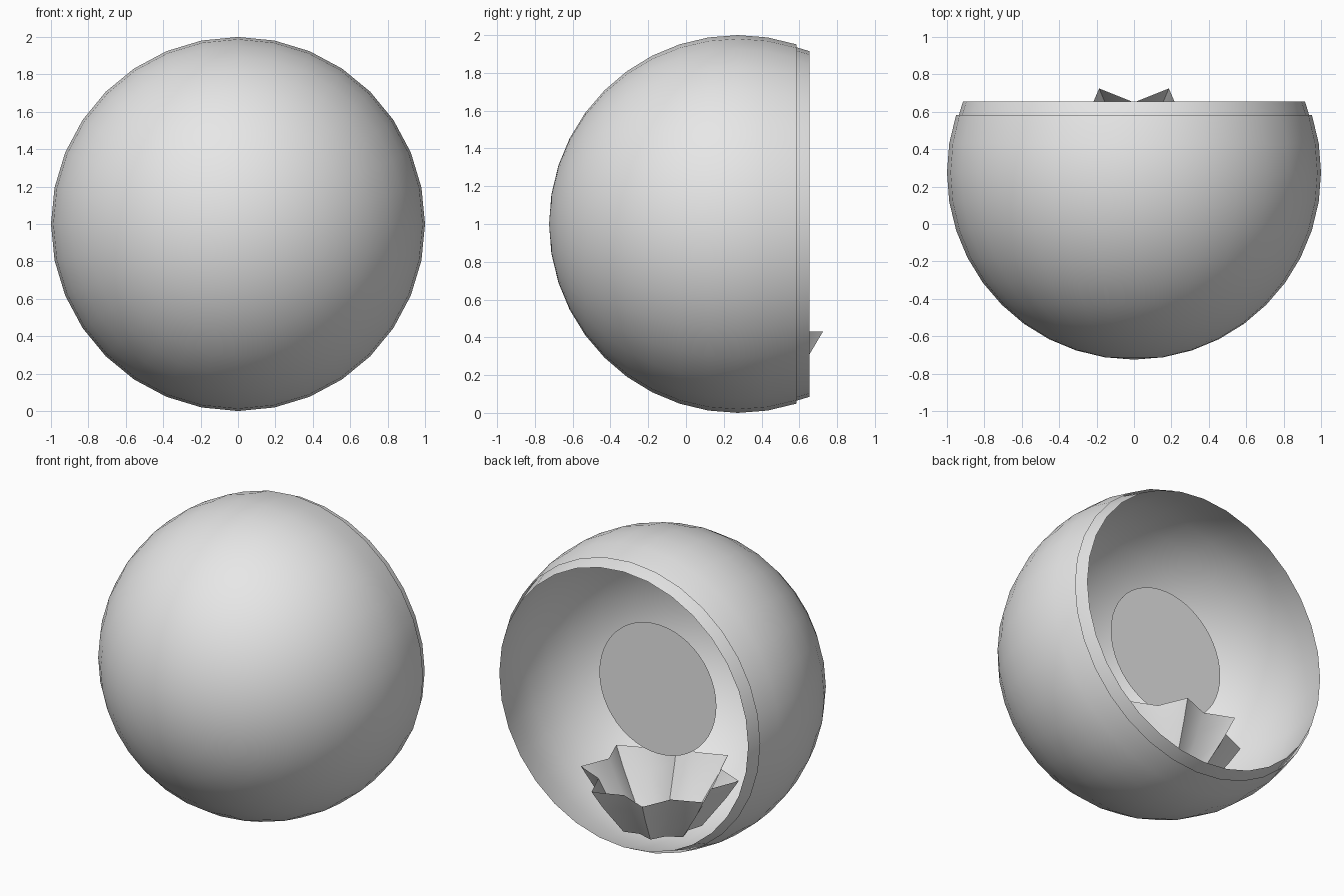
import bpy, bmesh, math
from mathutils import Matrix

if "Cube" in bpy.data.objects:
    bpy.data.objects.remove(bpy.data.objects["Cube"], do_unlink=True)

CENTRE = (0, 0.275, 1)

grey = bpy.data.materials.new("light_grey")
grey.use_nodes = True
grey.diffuse_color = (0.8, 0.8, 0.8, 1)
grey.node_tree.nodes["Principled BSDF"].inputs["Base Color"].default_value = (0.8, 0.8, 0.8, 1)


def finish(name, bm, location, angle=60):
    mesh = bpy.data.meshes.new(name)
    bm.to_mesh(mesh)
    bm.free()
    mesh.materials.append(grey)
    ob = bpy.data.objects.new(name, mesh)
    bpy.context.collection.objects.link(ob)
    ob.location = location
    bpy.ops.object.select_all(action="DESELECT")
    ob.select_set(True)
    bpy.context.view_layer.objects.active = ob
    bpy.ops.object.shade_smooth_by_angle(angle=math.radians(angle))
    return ob


def open_sphere(name, radius, rings, cut, inward=False):
    # Sphere with its poles on y, open at the back beyond the cut
    bm = bmesh.new()
    bmesh.ops.create_uvsphere(bm, u_segments=32, v_segments=rings, radius=radius,
                              matrix=Matrix.Rotation(math.pi / 2, 4, "X"))
    bmesh.ops.delete(bm, geom=[v for v in bm.verts if v.co.y > cut], context="VERTS")
    if inward:
        bmesh.ops.reverse_faces(bm, faces=bm.faces[:])
    return finish(name, bm, CENTRE)


open_sphere("outer_shell", 1.0, 20, 0.33)
open_sphere("inner_shell", 0.99, 16, 0.40, inward=True)

# Flat round panel in the middle, facing the opening
bm = bmesh.new()
bmesh.ops.create_circle(bm, cap_ends=True, segments=48, radius=0.43,
                        matrix=Matrix.Rotation(-math.pi / 2, 4, "X"))
finish("round_panel", bm, (0, 0.295, 1))

# Eight-pointed flower cup: star rings stacked from base to rim
bm = bmesh.new()
loops = []
for tip, valley, z in ((0.26, 0.21, 0.11), (0.41, 0.32, 0.31), (0.487, 0.375, 0.43)):
    ring = []
    for i in range(16):
        a = math.pi * i / 8
        r = tip if i % 2 else valley
        ring.append(bm.verts.new((r * math.cos(a), r * math.sin(a), z)))
    loops.append(ring)
for low, high in zip(loops, loops[1:]):
    for i in range(16):
        j = (i + 1) % 16
        bm.faces.new((low[i], low[j], high[j], high[i]))
bm.faces.new(loops[0][::-1])
finish("flower_cup", bm, (0, CENTRE[1], 0))
